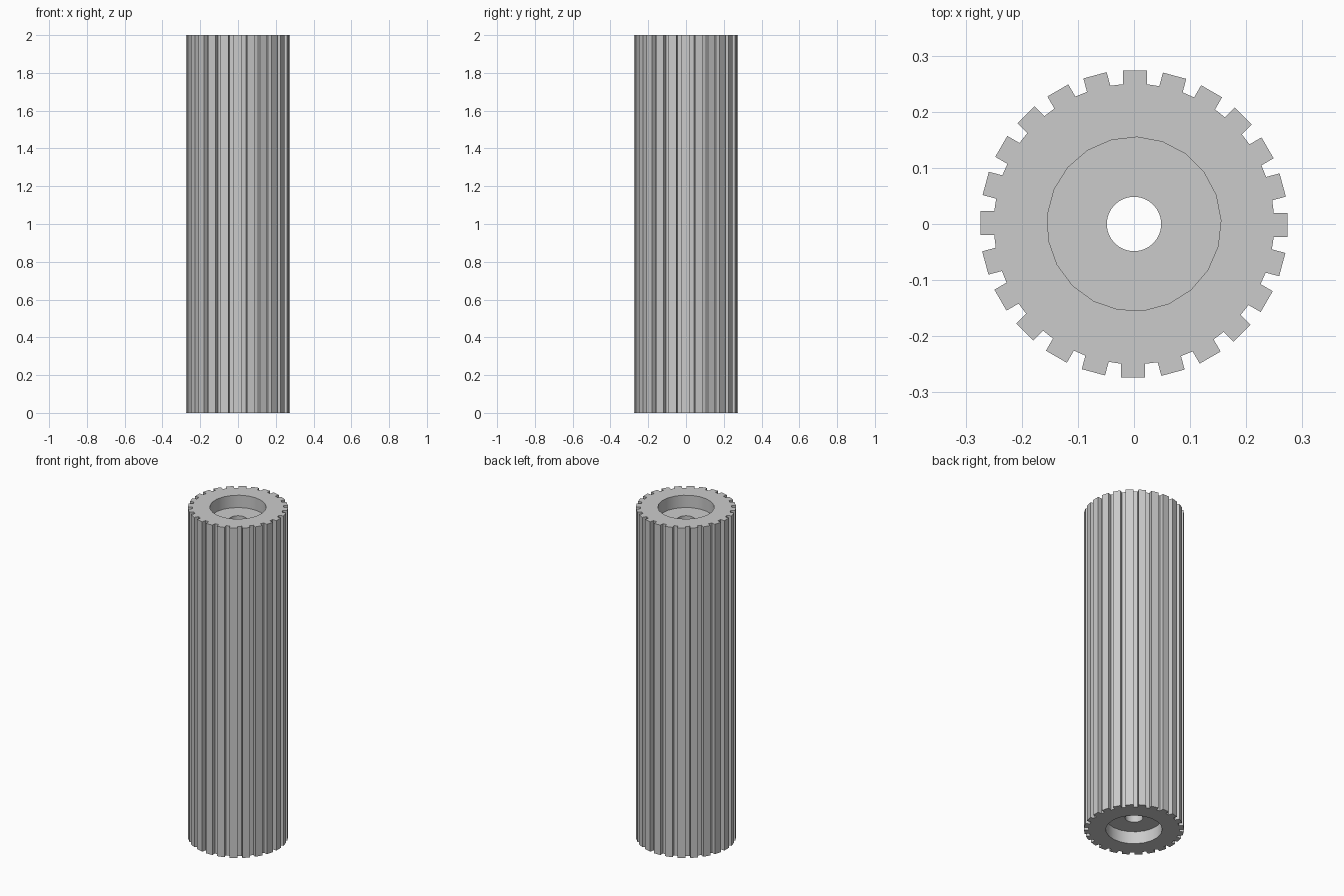
import bpy, bmesh, math

if "Cube" in bpy.data.objects:
    bpy.data.objects.remove(bpy.data.objects["Cube"])

HEIGHT, RECESS = 2.0, 0.075
TEETH, ROOT, TIP, HALF = 24, 0.249, 0.274, 0.0215
SKEW = 0.0015                      # sideways offset of each tooth


def circle(radius, sides, start=0.0):
    return [(radius * math.cos(start + i * math.tau / sides),
             radius * math.sin(start + i * math.tau / sides)) for i in range(sides)]


def gear():
    pts = []
    for i in range(TEETH):
        a = i * math.tau / TEETH
        c, s = math.cos(a), math.sin(a)
        for r, t in ((ROOT, -HALF), (TIP, -HALF), (TIP, HALF), (ROOT, HALF)):
            t -= SKEW
            pts.append((r * c - t * s, r * s + t * c))
    return pts


bm = bmesh.new()


def ring(points, z):
    verts = [bm.verts.new((x, y, z)) for x, y in points]
    return verts, [bm.edges.new((v, verts[i - 1])) for i, v in enumerate(verts)]


def wall(low, high):
    a, b = low[0], high[0]
    for i in range(len(a)):
        bm.faces.new((a[i - 1], a[i], b[i], b[i - 1]))


def annulus(outer, inner, z_dir):
    bmesh.ops.triangle_fill(bm, edges=outer[1] + inner[1], use_beauty=True,
                            use_dissolve=False, normal=(0, 0, z_dir))


recess = circle(0.155, 21, math.radians(2.3))
bore = circle(0.0485, 32)

# Toothed body, stepped recess at each end, and through bore
gears = [ring(gear(), z) for z in (0, HEIGHT)]
mouths = [ring(recess, z) for z in (0, HEIGHT)]
floors = [ring(recess, z) for z in (RECESS, HEIGHT - RECESS)]
bores = [ring(bore, z) for z in (RECESS, HEIGHT - RECESS)]
wall(*gears)
wall(*bores)
for k, z_dir in ((0, -1), (1, 1)):
    annulus(gears[k], mouths[k], z_dir)
    wall(mouths[k], floors[k])
    annulus(floors[k], bores[k], z_dir)
bmesh.ops.recalc_face_normals(bm, faces=bm.faces[:])

mesh = bpy.data.meshes.new("toothed_pulley_bar")
bm.to_mesh(mesh)
bm.free()
bar = bpy.data.objects.new("toothed_pulley_bar", mesh)
bpy.context.collection.objects.link(bar)

# Plain grey metal
grey = bpy.data.materials.new("grey metal")
grey.diffuse_color = (0.6, 0.6, 0.6, 1)
grey.use_nodes = True
grey.node_tree.nodes["Principled BSDF"].inputs["Base Color"].default_value = grey.diffuse_color
mesh.materials.append(grey)

bpy.context.view_layer.objects.active = bar
bar.select_set(True)
bpy.ops.object.shade_smooth_by_angle(angle=math.radians(25))
